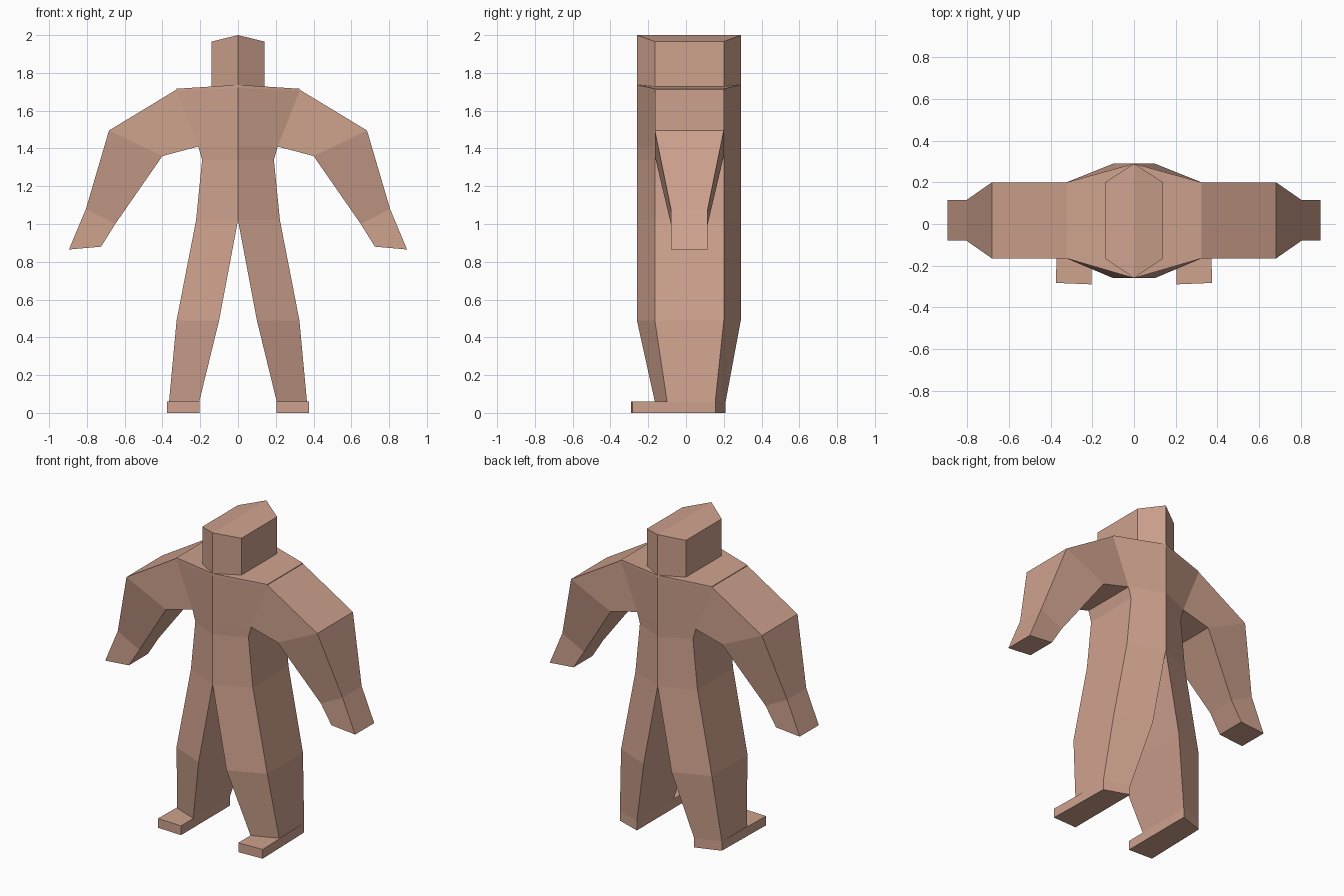
import bpy, bmesh

if "Cube" in bpy.data.objects:
    bpy.data.objects.remove(bpy.data.objects["Cube"])

skin = bpy.data.materials.new("warm tan")
skin.diffuse_color = (0.62, 0.36, 0.27, 1)
skin.use_nodes = True
skin.node_tree.nodes["Principled BSDF"].inputs["Base Color"].default_value = skin.diffuse_color


def loft(name, rings, caps=(True, True), skip=()):
    """Loft four-sided rings on the +x side, then mirror to -x."""
    bm = bmesh.new()
    vs = [[bm.verts.new(p) for p in r] for r in rings]
    for i, (a, b) in enumerate(zip(vs, vs[1:])):
        for j in range(4):
            k = (j + 1) % 4
            quad = (a[j], a[k], b[k], b[j])
            centre = all(abs(v.co.x) < 1e-5 for v in quad)  # no wall on the mirror plane
            if not centre and (i, j) not in skip:
                bm.faces.new(quad)
    if caps[0]:
        bm.faces.new(vs[0][::-1])
    if caps[1]:
        bm.faces.new(vs[-1])
    bmesh.ops.recalc_face_normals(bm, faces=bm.faces)
    # open shells: make sure the outermost face points away from the part's middle
    mid = sum((v.co for v in bm.verts), bm.verts[:][0].co * 0) / len(bm.verts)
    if sum((f.calc_center_median() - mid).dot(f.normal) * f.calc_area() for f in bm.faces) < 0:
        bmesh.ops.reverse_faces(bm, faces=bm.faces)
    me = bpy.data.meshes.new(name)
    bm.to_mesh(me)
    bm.free()
    me.materials.append(skin)
    ob = bpy.data.objects.new(name, me)
    bpy.context.collection.objects.link(ob)
    m = ob.modifiers.new("mirror", 'MIRROR')
    m.use_clip = True
    return ob


def ring(xi, zi, xo, zo, y=(-0.26, -0.165, 0.20, 0.29)):
    """Inner front, outer front, outer back, inner back."""
    return [(xi, y[0], zi), (xo, y[1], zo), (xo, y[2], zo), (xi, y[3], zi)]


# Torso running down into the leg; the side opening at the shoulder takes the arm
loft("torso_and_legs", [
    ring(0, 1.722, 0.325, 1.703),
    ring(0, 1.41, 0.21, 1.41),
    ring(0, 1.34, 0.19, 1.34),
    ring(0, 1.02, 0.222, 1.02),
    ring(0.10, 0.49, 0.325, 0.49),
    ring(0.205, 0.06, 0.365, 0.06, (-0.165, -0.10, 0.155, 0.21)),
], caps=(False, False), skip={(0, 1)})

# Thin shoulder slab and head
loft("shoulder_slab", [ring(0, 1.722, 0.325, 1.703), ring(0, 1.737, 0.325, 1.716)])
loft("head", [ring(0, 1.73, 0.14, 1.72), ring(0, 2.0, 0.14, 1.966)], caps=(False, True))


# Arms: upper edge, lower edge, front and back
def arm_ring(xu, zu, xl, zl, y0, y1):
    return [(xu, y0, zu), (xl, y0, zl), (xl, y1, zl), (xu, y1, zu)]


loft("arms", [
    arm_ring(0.325, 1.712, 0.21, 1.41, -0.165, 0.20),
    arm_ring(0.683, 1.495, 0.40, 1.36, -0.165, 0.20),
    arm_ring(0.805, 1.08, 0.65, 1.00, -0.08, 0.115),
    arm_ring(0.895, 0.865, 0.725, 0.88, -0.08, 0.115),
], caps=(False, True))

# Feet
foot = [(0.205, -0.29), (0.375, -0.283), (0.365, 0.155), (0.205, 0.21)]
loft("feet", [[(x, y, z) for x, y in foot] for z in (0, 0.06)])
